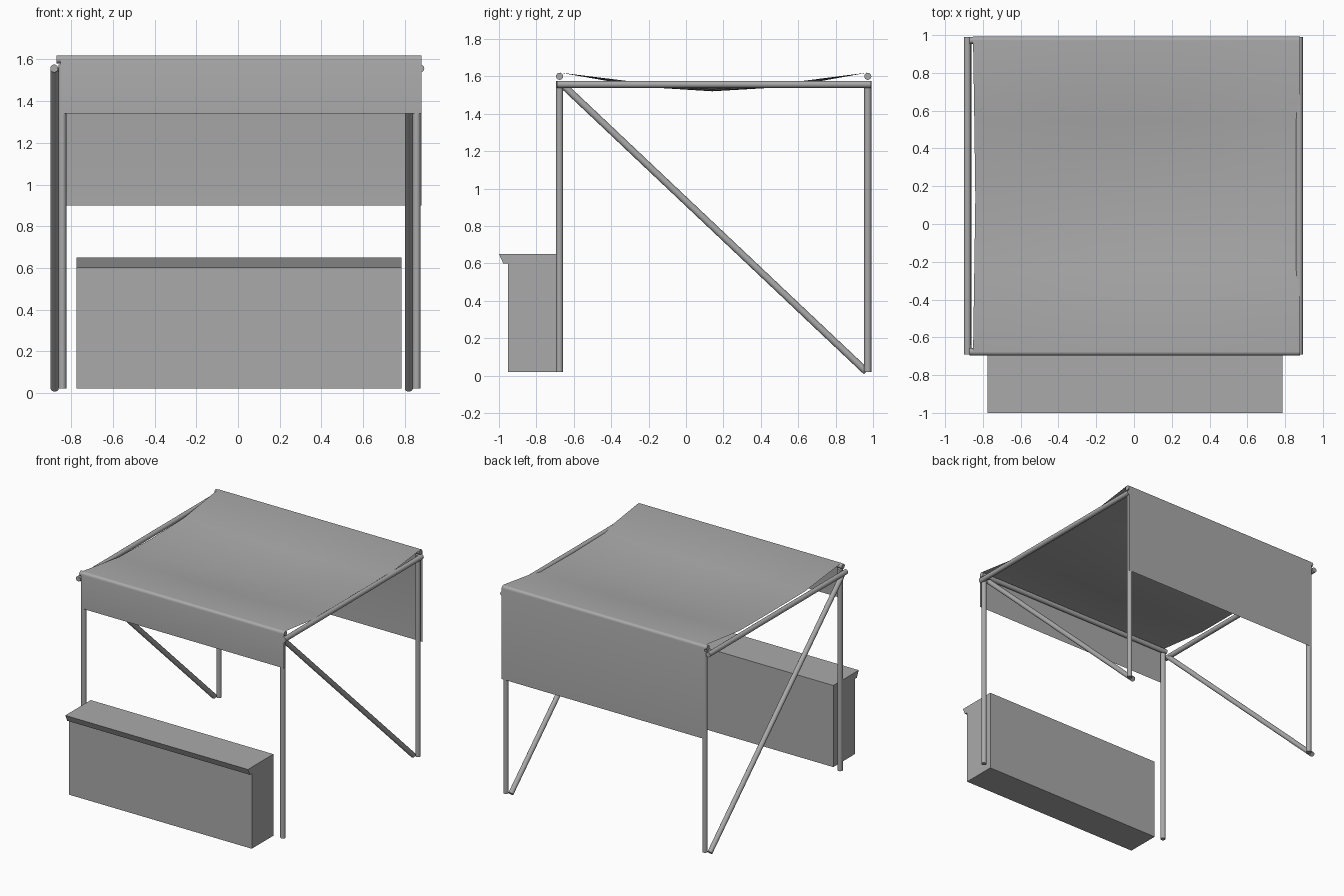
import bpy, bmesh, math
from mathutils import Vector

cube = bpy.data.objects.get("Cube")
if cube:
    bpy.data.objects.remove(cube, do_unlink=True)

grey = bpy.data.materials.new("plain grey")
grey.use_nodes = True
grey.diffuse_color = (0.4, 0.4, 0.4, 1)
grey.node_tree.nodes["Principled BSDF"].inputs["Base Color"].default_value = (0.4, 0.4, 0.4, 1)

RADIUS = 0.019
FRONT, BACK = -0.676, 0.972      # pole rows in y
LEFT, RIGHT = 0.88, -0.852       # cloth edges in x


def finish(name, bm, smooth=True):
    mesh = bpy.data.meshes.new(name)
    bm.to_mesh(mesh)
    bm.free()
    mesh.materials.append(grey)
    obj = bpy.data.objects.new(name, mesh)
    bpy.context.collection.objects.link(obj)
    if smooth:
        bpy.ops.object.select_all(action='DESELECT')
        obj.select_set(True)
        bpy.context.view_layer.objects.active = obj
        bpy.ops.object.shade_smooth_by_angle(angle=math.radians(40))
    return obj


def pole(name, start, end):
    a, b = Vector(start), Vector(end)
    bm = bmesh.new()
    bmesh.ops.create_cone(bm, cap_ends=True, segments=16, radius1=RADIUS,
                          radius2=RADIUS, depth=(b - a).length)
    obj = finish(name, bm)
    obj.location = (a + b) / 2
    obj.rotation_euler = (b - a).to_track_quat('Z', 'Y').to_euler()


# Side frames: the brace sits on the same side of the posts in both
for side, post_x, brace_x, rail_x in (("right", -0.843, -0.88, -0.882),
                                      ("left", 0.857, 0.82, 0.875)):
    pole(side + "_front_post", (post_x, FRONT, 0.02), (post_x, FRONT, 1.575))
    pole(side + "_back_post", (post_x, BACK, 0.02), (post_x, BACK, 1.575))
    pole(side + "_brace", (brace_x, -0.66, 1.555), (brace_x, 0.965, 0.02))
    pole(side + "_top_rail", (rail_x, FRONT - 0.015, 1.557), (rail_x, 0.99, 1.557))

# Cross rails
for name, y in (("front_rail", FRONT), ("back_rail", BACK)):
    pole(name, (-0.87, y, 1.6), (0.88, y, 1.6))

# Cloth: one sheet, hanging at both ends, wrapped over the rails, sagging between
WRAP = RADIUS + 0.001
front_bend, back_bend = [], []
for step in range(5):
    angle = math.pi / 2 * step / 4
    out, up = WRAP * math.cos(angle), 1.6 + WRAP * math.sin(angle)
    front_bend.append((FRONT - out, up, 0))
    back_bend.insert(0, (BACK + out, up, 0))
rows = [(FRONT - WRAP, 1.34, 0)] + front_bend
rows += [(-0.24, 1.566, 0.022), (0.14, 1.56, 0.04), (0.55, 1.566, 0.022)]
rows += back_bend + [(BACK + WRAP, 0.9, 0)]

bm = bmesh.new()
COLUMNS = 8
grid = []
for y, z, sag in rows:
    line = []
    for i in range(COLUMNS + 1):
        t = 2 * i / COLUMNS - 1
        middle, half = (LEFT + RIGHT) / 2, (LEFT - RIGHT) / 2
        x = middle + t * (half - sag * 0.3)
        line.append(bm.verts.new((x, y, z - sag * (1 - t * t))))
    grid.append(line)
for low, high in zip(grid, grid[1:]):
    for i in range(COLUMNS):
        bm.faces.new((low[i], low[i + 1], high[i + 1], high[i]))
finish("canopy_cloth", bm)

# Counter: extruded profile with a bevelled front lip
bm = bmesh.new()
profile = [(-0.69, 0.02), (-0.953, 0.02), (-0.953, 0.6),
           (-0.977, 0.6), (-1.0, 0.65), (-0.69, 0.65)]
face = bm.faces.new([bm.verts.new((-0.775, y, z)) for y, z in profile])
side = bmesh.ops.extrude_face_region(bm, geom=[face])
bmesh.ops.translate(bm, vec=(1.56, 0, 0),
                    verts=[v for v in side["geom"] if isinstance(v, bmesh.types.BMVert)])
bmesh.ops.recalc_face_normals(bm, faces=bm.faces)
finish("counter", bm, smooth=False)
